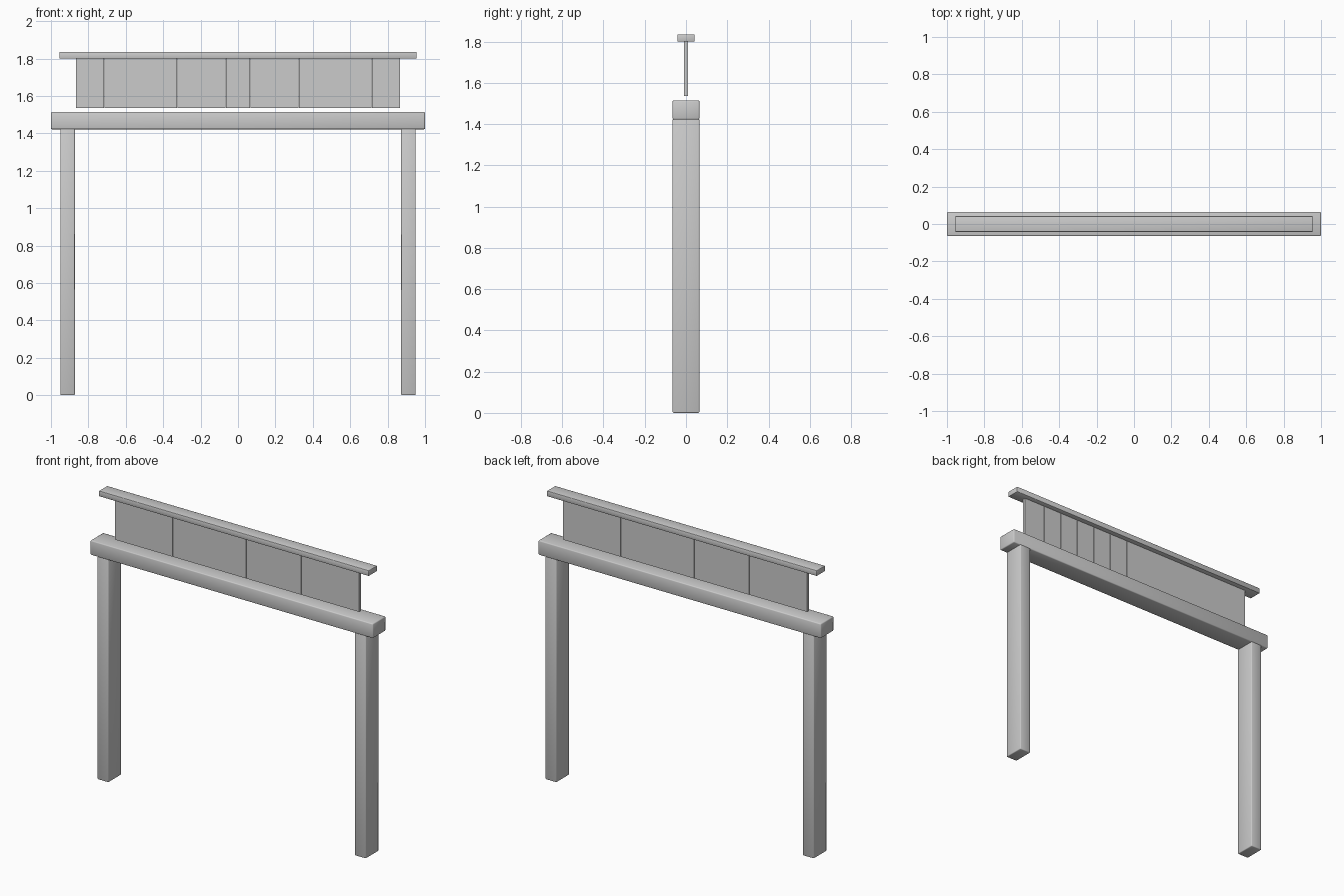
import bpy, bmesh

cube = bpy.data.objects.get("Cube")
if cube:
    bpy.data.objects.remove(cube)


def make_material(name, rgb):
    mat = bpy.data.materials.new(name)
    mat.use_nodes = True
    mat.diffuse_color = (*rgb, 1)
    mat.node_tree.nodes["Principled BSDF"].inputs["Base Color"].default_value = (*rgb, 1)
    return mat


grey = make_material("light grey", (0.6, 0.6, 0.6))


def box(name, x, y, z, bevel=0):
    """Box between the (low, high) limits on each axis, softly rounded if bevelled."""
    bm = bmesh.new()
    bmesh.ops.create_cube(bm, size=1)
    for v in bm.verts:
        v.co = [lo + (c + 0.5) * (hi - lo) for c, (lo, hi) in zip(v.co, (x, y, z))]
    if bevel:
        bmesh.ops.bevel(bm, geom=bm.edges[:], offset=bevel, segments=2,
                        profile=0.5, affect='EDGES')
        for f in bm.faces:
            f.smooth = True
    mesh = bpy.data.meshes.new(name)
    bm.to_mesh(mesh)
    bm.free()
    mesh.materials.append(grey)
    obj = bpy.data.objects.new(name, mesh)
    bpy.context.collection.objects.link(obj)
    return obj


# Posts and crossbeam
DEPTH = (-0.065, 0.065)
box("right_post", (-0.95, -0.872), DEPTH, (0, 1.425), 0.005)
box("left_post", (0.872, 0.95), DEPTH, (0, 1.425), 0.005)
box("crossbeam", (-1, 1), DEPTH, (1.422, 1.515), 0.006)

# Row of thin sign boards, closed by a narrow strip at each end
THIN = (-0.01, 0.01)
BOARD_Z = (1.535, 1.803)
PITCH, COUNT, GAP = 0.13, 13, 0.001
half = PITCH * COUNT / 2
for i in range(COUNT):
    left = -half + i * PITCH
    box(f"board_{i + 1}", (left + GAP / 2, left + PITCH - GAP / 2), THIN, BOARD_Z)
box("right_end_strip", (-0.865, -half), THIN, BOARD_Z)
box("left_end_strip", (half, 0.865), THIN, BOARD_Z)

# Cap rail along the top of the boards
box("cap_rail", (-0.955, 0.955), (-0.042, 0.042), (1.8, 1.835), 0.003)
